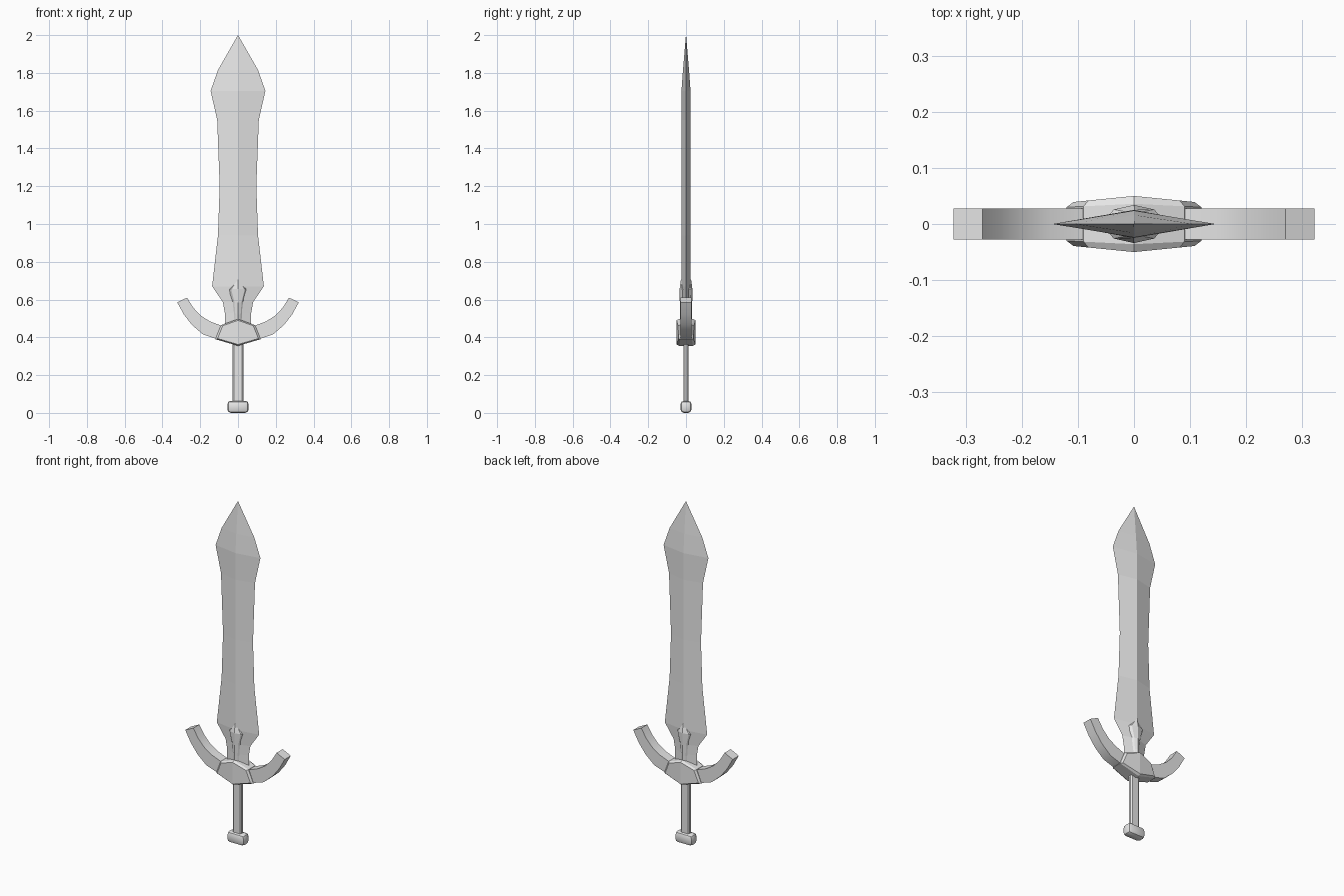
import bpy
import bmesh
from math import radians

cube = bpy.data.objects.get("Cube")
if cube:
    bpy.data.objects.remove(cube, do_unlink=True)

steel = bpy.data.materials.new("plain_grey")
steel.diffuse_color = (0.8, 0.8, 0.8, 1)
steel.use_nodes = True
steel.node_tree.nodes["Principled BSDF"].inputs["Base Color"].default_value = (0.8, 0.8, 0.8, 1)


def finish(name, bm, smooth_angle=None):
    """Turn a bmesh into a named object with the shared material."""
    bmesh.ops.remove_doubles(bm, verts=bm.verts, dist=1e-5)
    bmesh.ops.recalc_face_normals(bm, faces=bm.faces)
    mesh = bpy.data.meshes.new(name)
    bm.to_mesh(mesh)
    bm.free()
    mesh.materials.append(steel)
    if smooth_angle:
        mesh.shade_smooth()
        mesh.set_sharp_from_angle(angle=radians(smooth_angle))
    obj = bpy.data.objects.new(name, mesh)
    bpy.context.scene.collection.objects.link(obj)
    return obj


def loft(name, rings, smooth_angle=None, fold_caps=False):
    """Skin a list of equal-length rings and close both ends."""
    bm = bmesh.new()
    loops = [[bm.verts.new(p) for p in ring] for ring in rings]
    n = len(rings[0])
    for a, b in zip(loops, loops[1:]):
        for i in range(n):
            j = (i + 1) % n
            bm.faces.new((a[i], a[j], b[j], b[i]))
    for cap in (loops[0], loops[-1]):
        if fold_caps:
            half = n // 2
            bm.faces.new(cap[:half + 1])
            bm.faces.new(cap[half:] + cap[:1])
        else:
            bm.faces.new(cap)
    return finish(name, bm, smooth_angle)


def bevelled_box(name, size, z, bevel, segments, smooth_angle=None, upright_only=False):
    bm = bmesh.new()
    bmesh.ops.create_cube(bm, size=1)
    for v in bm.verts:
        v.co = (v.co.x * size[0], v.co.y * size[1], v.co.z * size[2] + z)
    edges = [e for e in bm.edges if not upright_only
             or abs(e.verts[0].co.z - e.verts[1].co.z) > 0.01]
    bmesh.ops.bevel(bm, geom=edges, offset=bevel, segments=segments,
                    profile=0.5, affect='EDGES')
    return finish(name, bm, smooth_angle)


# Blade: diamond sections of height, half width, half thickness
blade = [(0.42, 0.07, 0.025), (0.53, 0.07, 0.025), (0.587, 0.08, 0.025),
         (0.67, 0.137, 0.025), (0.94, 0.106, 0.025), (1.2, 0.097, 0.025),
         (1.55, 0.11, 0.025), (1.705, 0.145, 0.024), (1.815, 0.106, 0.016),
         (2.0, 0.0004, 0.0004)]
loft("blade", [[(w, 0, z), (0, t, z), (-w, 0, z), (0, -t, z)] for z, w, t in blade])


# Raised spike at the blade root, with a bevelled rim and central ridge
def spike_ring(z, w, ridge):
    rim = max(w - 0.012, 0.0002)
    side = [(w, -0.012), (w, 0.012), (rim, ridge - 0.008), (0, ridge), (-rim, ridge - 0.008)]
    other = [(-w, 0.012), (-w, -0.012), (-rim, 0.008 - ridge), (0, -ridge), (rim, 0.008 - ridge)]
    return [(x, y, z) for x, y in side + other]


loft("blade_root_spike", [spike_ring(*s) for s in
     [(0.44, 0.025, 0.032), (0.52, 0.026, 0.032), (0.585, 0.031, 0.033),
      (0.655, 0.048, 0.034), (0.707, 0.0004, 0.027)]])

# Guard centre: folded hexagonal block with chamfered front and back rims
hexagon = [(0, 0.497), (0.09, 0.465), (0.12, 0.39),
           (0, 0.355), (-0.12, 0.39), (-0.09, 0.465)]


def guard_ring(side, scale, depth, slope):
    return [(x * scale, side * (depth - slope * abs(x)), 0.427 + (z - 0.427) * scale)
            for x, z in hexagon]


loft("guard_centre", [guard_ring(-1, 0.9, 0.05, 0.09), guard_ring(-1, 1, 0.036, 0.05),
                      guard_ring(1, 1, 0.036, 0.05), guard_ring(1, 0.9, 0.05, 0.09)],
     fold_caps=True)

# Guard arms: a curved bar with a square end, mirrored
inner = [(0.06, 0.452), (0.095, 0.464), (0.15, 0.485), (0.197, 0.515),
         (0.237, 0.557), (0.27, 0.61)]
outer = [(0.06, 0.378), (0.115, 0.392), (0.185, 0.415), (0.243, 0.465),
         (0.286, 0.52), (0.322, 0.585)]
for side, label in ((1, "left"), (-1, "right")):
    loft("guard_arm_" + label,
         [[(side * a, -0.028, b), (side * a, 0.028, b),
           (side * c, 0.028, d), (side * c, -0.028, d)]
          for (a, b), (c, d) in zip(inner, outer)], smooth_angle=30)

# Grip and pommel
bevelled_box("grip", (0.056, 0.027, 0.34), 0.21, 0.007, 1, upright_only=True)
bevelled_box("pommel", (0.112, 0.058, 0.064), 0.032, 0.018, 2, smooth_angle=40)
